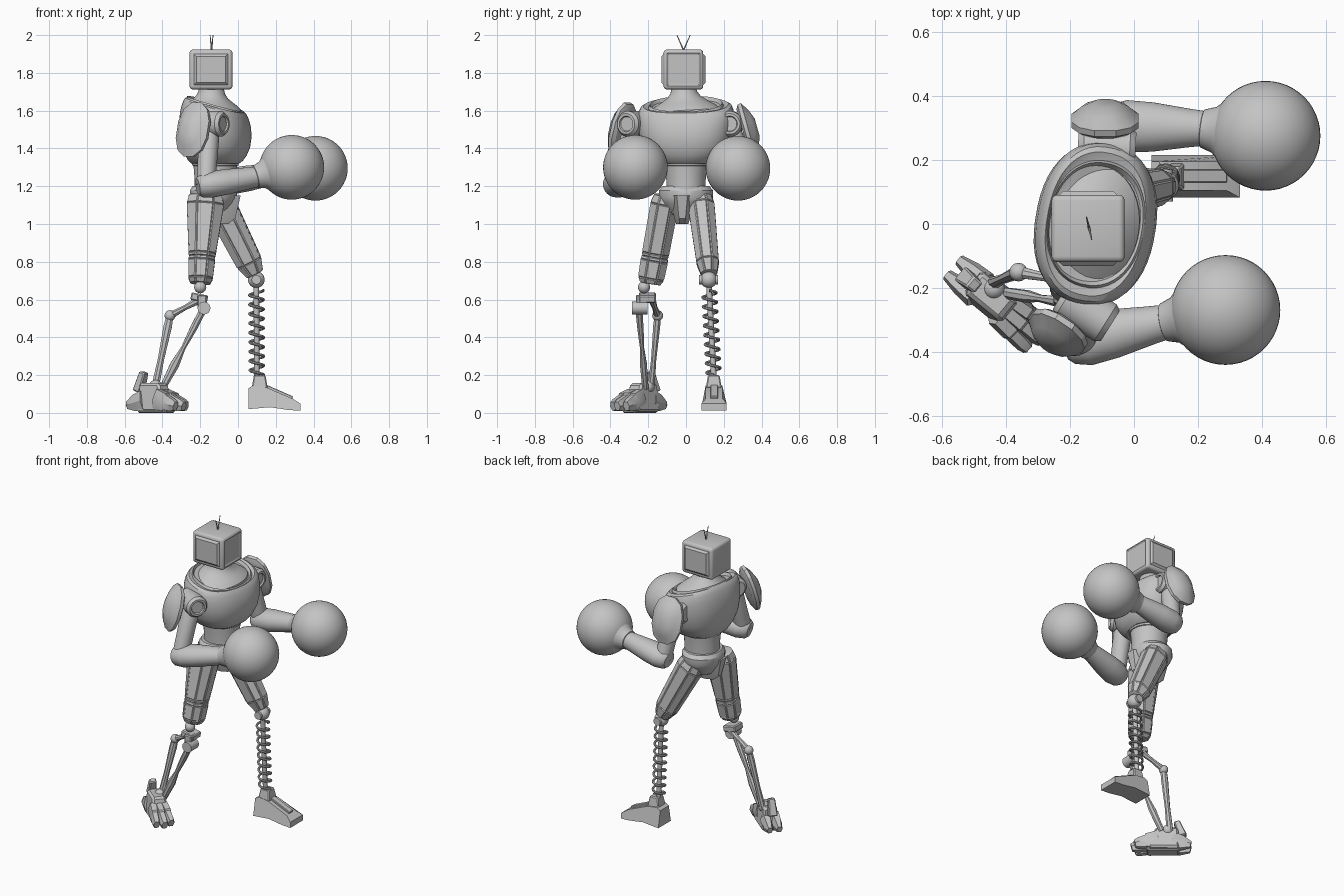
import bpy, bmesh, math
from mathutils import Vector, Matrix

if "Cube" in bpy.data.objects:
    bpy.data.objects.remove(bpy.data.objects["Cube"])

grey = bpy.data.materials.new("plain_grey")
grey.use_nodes = True
grey.diffuse_color = (0.55, 0.55, 0.55, 1)
grey.node_tree.nodes["Principled BSDF"].inputs["Base Color"].default_value = (0.55, 0.55, 0.55, 1)
X, Y, Z = Vector((1, 0, 0)), Vector((0, 1, 0)), Vector((0, 0, 1))
parts = []


def finish(name, bm):
    bmesh.ops.recalc_face_normals(bm, faces=bm.faces)
    mesh = bpy.data.meshes.new(name)
    bm.to_mesh(mesh)
    bm.free()
    mesh.materials.append(grey)
    ob = bpy.data.objects.new(name, mesh)
    bpy.context.collection.objects.link(ob)
    parts.append(ob)
    return ob


def loft(name, p, q, prof, sides=32, hint=X, power=2, panel=0, slope=0):
    """Loft rings (t, half width along hint, half width across) from p to q."""
    p, q = Vector(p), Vector(q)
    axis = (q - p).normalized()
    u = (hint - axis * hint.dot(axis)).normalized()
    v = axis.cross(u)
    bm = bmesh.new()
    rings = []
    for t, a, b in prof:
        ring = []
        for i in range(sides):
            w = math.tau * (i + 0.5) / sides
            c, s = math.cos(w), math.sin(w)
            c = math.copysign(abs(c) ** (2 / power), c) * a
            s = math.copysign(abs(s) ** (2 / power), s) * b
            ring.append(bm.verts.new(p.lerp(q, t) + u * c + v * s - axis * slope * t * c))
        rings.append(ring)
    walls = []
    for lo, hi in zip(rings, rings[1:]):
        for i in range(sides):
            j = (i + 1) % sides
            walls.append(bm.faces.new((lo[i], lo[j], hi[j], hi[i])))
    bm.faces.new(rings[0])
    bm.faces.new(rings[-1])
    bmesh.ops.recalc_face_normals(bm, faces=bm.faces)
    if panel:
        bmesh.ops.inset_individual(bm, faces=walls, thickness=panel, depth=panel * 0.8)
    return finish(name, bm)


def rod(name, p, q, r, r2=None, sides=16):
    return loft(name, p, q, [(0, r, r), (1, r2 or r, r2 or r)], sides, Vector((0.9, 0.3, 0.2)))


def ball(name, c, r, seg=24):
    bm = bmesh.new()
    bmesh.ops.create_uvsphere(bm, u_segments=seg, v_segments=seg // 2, radius=r,
                              matrix=Matrix.Translation(c))
    return finish(name, bm)


def block(name, c, size, yaw=0, top=1, shift=0, bevel=0.006, pitch=0):
    """Box whose top is scaled by top and pushed along its length by shift."""
    bm = bmesh.new()
    bmesh.ops.create_cube(bm, size=1)
    for vert in bm.verts:
        if vert.co.z > 0:
            vert.co.x = vert.co.x * top + shift
            vert.co.y *= top
    bmesh.ops.scale(bm, vec=size, verts=bm.verts)
    bmesh.ops.bevel(bm, geom=bm.edges[:], offset=bevel, segments=1, affect='EDGES')
    turn = Matrix.Rotation(yaw, 4, 'Z') @ Matrix.Rotation(pitch, 4, 'Y')
    bmesh.ops.transform(bm, matrix=Matrix.Translation(c) @ turn, verts=bm.verts)
    return finish(name, bm)


# Head: television box with raised side panels and a shallow screen
bm = bmesh.new()
bmesh.ops.create_cube(bm, size=1)
bmesh.ops.scale(bm, vec=(0.228, 0.21, 0.212), verts=bm.verts)
bmesh.ops.bevel(bm, geom=bm.edges[:], offset=0.018, segments=3, affect='EDGES', profile=0.5)
bm.normal_update()
for f in [f for f in bm.faces if f.calc_area() > 0.02]:
    if abs(f.normal.y) > 0.9:
        bmesh.ops.inset_region(bm, faces=[f], thickness=0.008, depth=0)
        bmesh.ops.inset_region(bm, faces=[f], thickness=0.018, depth=0.012)
    elif f.normal.x > 0.9:
        bmesh.ops.inset_region(bm, faces=[f], thickness=0.012, depth=-0.005)
bmesh.ops.translate(bm, vec=(-0.143, -0.014, 1.818), verts=bm.verts)
finish("head", bm)
for s in (-1, 1):
    rod("antenna", (-0.14, -0.013, 1.92), (-0.14 - 0.008 * s, -0.013 + 0.035 * s, 2.0), 0.004, 0.002, 8)

# Torso
face = Vector((0.985, -0.17, 0))
loft("neck", (-0.13, -0.005, 1.56), (-0.14, -0.013, 1.73),
     [(0, 0.15, 0.2), (0.25, 0.148, 0.192), (0.4, 0.13, 0.158), (0.52, 0.108, 0.122),
      (0.66, 0.083, 0.088), (0.8, 0.07, 0.071), (1, 0.063, 0.063)], 40, face, slope=0.25)
loft("chest", (-0.12, 0, 1.32), (-0.12, 0, 1.635),
     [(0, 0.125, 0.14), (0.05, 0.143, 0.168), (0.16, 0.163, 0.203), (0.32, 0.18, 0.235),
      (0.55, 0.188, 0.25), (0.75, 0.182, 0.255), (0.88, 0.17, 0.252), (0.95, 0.16, 0.242),
      (0.98, 0.152, 0.225), (0.95, 0.143, 0.195)], 48, face, 2.3, slope=0.28)
loft("collar_rim", (-0.12, 0, 1.58), (-0.12, 0, 1.637),
     [(0, 0.152, 0.2), (0.7, 0.152, 0.2), (1, 0.146, 0.192), (0.6, 0.138, 0.178)], 48, face, 2.2, slope=0.28)
loft("abdomen", (-0.12, 0, 1.15), (-0.12, 0, 1.36),
     [(0, 0.112, 0.105), (0.4, 0.11, 0.105), (0.75, 0.116, 0.112), (0.76, 0.122, 0.12),
      (1, 0.135, 0.135)], 32)
loft("pelvis", (-0.13, 0, 1.05), (-0.13, 0, 1.2),
     [(0, 0.07, 0.08), (0.4, 0.11, 0.13), (0.6, 0.125, 0.145), (0.85, 0.125, 0.145), (1, 0.112, 0.125)], 24)
loft("crotch_guard", (-0.125, -0.02, 1.0), (-0.125, -0.02, 1.15),
     [(0, 0.08, 0.035), (0.2, 0.12, 0.045), (1, 0.15, 0.075)], 8)

# Arms: side, shoulder, shoulder facing, elbow, wrist, glove, pad, pad outward, pad half width
arms = [
    ("left", (-0.085, 0.235, 1.53), (1, -0.05, 0), (-0.045, 0.305, 1.225), (0.22, 0.298, 1.27),
     (0.41, 0.275, 1.295), (-0.09, 0.3, 1.49), (0, 0.96, 0.27), 0.108),
    ("right", (-0.15, -0.27, 1.53), (0.8, -0.5, 0), (-0.17, -0.365, 1.205), (0.1, -0.305, 1.25),
     (0.285, -0.268, 1.3), (-0.225, -0.32, 1.492), (-0.53, -0.8, 0.27), 0.1),
]
for side, sh, facing, el, wr, gl, pad, out, wide in arms:
    sh, el, wr, gl, pad, out = map(Vector, (sh, el, wr, gl, pad, out))
    f = Vector(facing).normalized()
    rod(side + "_shoulder_socket", (-0.12, sh.y * 0.6, 1.52), sh, 0.075, 0.06, 24)
    loft(side + "_shoulder_joint", sh - f * 0.09, sh + f * 0.09,
         [(0, 0.05, 0.05), (0.1, 0.068, 0.068), (0.9, 0.068, 0.068), (1, 0.055, 0.055),
          (1, 0.042, 0.042), (0.95, 0.038, 0.038)], 24, Z)
    loft(side + "_upper_arm", sh, el,
         [(0, 0.045, 0.045), (0.25, 0.055, 0.055), (0.6, 0.052, 0.055), (1, 0.05, 0.055)], 24)
    d = (wr - el).normalized()
    loft(side + "_forearm", el - d * 0.045, wr + d * 0.02,
         [(0, 0.045, 0.05), (0.05, 0.06, 0.067), (0.2, 0.07, 0.082), (0.45, 0.068, 0.077),
          (0.8, 0.058, 0.06), (1, 0.052, 0.052)], 32, Z)
    # Boxing glove with a flared cuff
    loft(side + "_glove_cuff", wr - d * 0.01, gl,
         [(0, 0.05, 0.05), (0.02, 0.06, 0.06), (0.2, 0.072, 0.072), (0.38, 0.105, 0.105), (0.5, 0.13, 0.13),
          (0.7, 0.145, 0.145)], 32, Z)
    ball(side + "_glove", gl, 0.171, 48)
    # Domed shoulder plate
    loft(side + "_shoulder_pad", pad, pad + out * 0.08,
         [(0, wide * 0.8, 0.125), (0.15, wide, 0.148), (0.4, wide, 0.152), (0.45, wide * 0.93, 0.143),
          (0.75, wide * 0.7, 0.105), (1, wide * 0.35, 0.05)], 12, out.cross(Z), 2.3)

# Thighs: faceted armour with raised panels
loft("right_thigh", (-0.17, -0.105, 1.15), (-0.2, -0.19, 0.685),
     [(0, 0.088, 0.062), (0.1, 0.1, 0.075), (0.66, 0.072, 0.072), (0.7, 0.068, 0.068),
      (0.74, 0.07, 0.073), (0.94, 0.064, 0.069), (1, 0.05, 0.052)], 8, X, 2.3, 0.006)
loft("left_thigh", (-0.12, 0.075, 1.15), (0.09, 0.122, 0.735),
     [(0, 0.07, 0.055), (0.14, 0.084, 0.07), (0.85, 0.07, 0.058), (1, 0.045, 0.04)], 8, X, 2.3, 0.006)

# Left shin: ball knee, rod and coil spring
knee, ankle = Vector((0.097, 0.12, 0.705)), Vector((0.1, 0.147, 0.19))
ball("left_knee", knee, 0.044)
rod("left_knee_pin", knee - Y * 0.05, knee + Y * 0.05, 0.025)
rod("left_shin_rod", knee, ankle, 0.015)
curve = bpy.data.curves.new("left_spring", 'CURVE')
curve.dimensions = '3D'
curve.bevel_depth = 0.0075
curve.bevel_resolution = 2
turns, steps = 9, 20
line = curve.splines.new('POLY')
line.points.add(turns * steps)
for i, pt in enumerate(line.points):
    w = math.tau * i / steps
    c = knee.lerp(ankle, 0.11 + 0.87 * i / (turns * steps))
    pt.co = (c.x + 0.037 * math.cos(w), c.y + 0.037 * math.sin(w), c.z, 1)
curve.materials.append(grey)
spring = bpy.data.objects.new("left_spring", curve)
bpy.context.collection.objects.link(spring)

# Left foot: wedge boot from a side profile
bm = bmesh.new()
outline = [(0.055, 0.02), (0.055, 0.13), (0.08, 0.145), (0.15, 0.135), (0.29, 0.075), (0.33, 0.05),
           (0.33, 0.012), (0.27, 0.015), (0.17, 0.03)]
sole = bm.faces.new([bm.verts.new((x, 0.082, z)) for x, z in outline])
ext = bmesh.ops.extrude_face_region(bm, geom=[sole])
bmesh.ops.translate(bm, vec=(0, 0.133, 0), verts=[e for e in ext["geom"] if isinstance(e, bmesh.types.BMVert)])
for vert in bm.verts:
    if vert.co.z > 0.06:
        vert.co.y = 0.15 + (vert.co.y - 0.15) * 0.68
finish("left_foot", bm)
block("left_ankle", (0.115, 0.147, 0.165), (0.085, 0.085, 0.07), top=0.72)
block("left_foot_ridge", (0.215, 0.15, 0.112), (0.16, 0.04, 0.016), pitch=0.41, bevel=0.003)

# Right shin: knee joints and paired linkage bars
ball("right_knee", (-0.2, -0.222, 0.665), 0.032)
block("right_knee_block", (-0.205, -0.205, 0.61), (0.09, 0.09, 0.04), pitch=0.2)
rod("right_knee_axle", (-0.18, -0.285, 0.555), (-0.18, -0.205, 0.555), 0.034)
block("right_knee_link", (-0.19, -0.235, 0.585), (0.05, 0.06, 0.08))
elbow = Vector((-0.36, -0.15, 0.515))
loft("right_upper_link", (-0.2, -0.18, 0.6), elbow, [(0, 0.022, 0.02), (0.5, 0.014, 0.014), (1, 0.02, 0.02)], 8, Z)
ball("right_link_joint", elbow, 0.029, 16)
loft("right_rear_bar", elbow, (-0.44, -0.185, 0.13),
     [(0, 0.02, 0.018), (0.15, 0.024, 0.02), (0.6, 0.018, 0.015), (1, 0.022, 0.02)], 8)
loft("right_front_bar", (-0.18, -0.25, 0.555), (-0.4, -0.215, 0.13),
     [(0, 0.02, 0.02), (0.25, 0.02, 0.018), (0.5, 0.013, 0.012), (0.7, 0.026, 0.02), (1, 0.018, 0.018)], 8)

# Right foot: chunky clawed foot turned outward
yaw = -0.69
ahead = Vector((math.cos(yaw), math.sin(yaw), 0))
beside = Vector((-ahead.y, ahead.x, 0))
mid = Vector((-0.425, -0.25, 0))


def at(a, b, z):
    return mid + ahead * a + beside * b + Z * z


block("right_foot_body", at(-0.015, 0.005, 0.082), (0.19, 0.115, 0.15), yaw, 0.72, -0.1, 0.012)
ball("right_ankle", at(-0.04, 0.03, 0.14), 0.035, 16)
for b in (-1, 0, 1):
    tip = 0.18 if b == 0 else 0.16
    loft("right_toe", at(0.02, b * 0.034, 0.075), at(tip, b * 0.046, 0.035),
         [(0, 0.06, 0.03), (0.45, 0.055, 0.031), (0.5, 0.046, 0.027), (0.85, 0.036, 0.026),
          (1, 0.026, 0.02)], 6, Z, 2.4)
for b in (-1, 1):
    loft("right_heel_claw", at(-0.07, b * 0.03, 0.065), at(-0.18, b * 0.03, 0.04),
         [(0, 0.06, 0.034), (0.5, 0.05, 0.03), (1, 0.022, 0.018)], 6, Z, 2.4)
block("right_heel_spur", at(-0.115, 0, 0.165), (0.05, 0.055, 0.11), yaw, 0.75, 0.1, 0.006, 0.3)
block("right_sole", at(-0.01, 0, 0.015), (0.19, 0.08, 0.03), yaw, 1.1)

# Turn the spring into a mesh and shade all parts with sharp edges kept
bpy.ops.object.select_all(action='DESELECT')
spring.select_set(True)
bpy.context.view_layer.objects.active = spring
bpy.ops.object.convert(target='MESH')
for ob in parts:
    ob.select_set(True)
bpy.ops.object.shade_smooth_by_angle(angle=math.radians(30))
